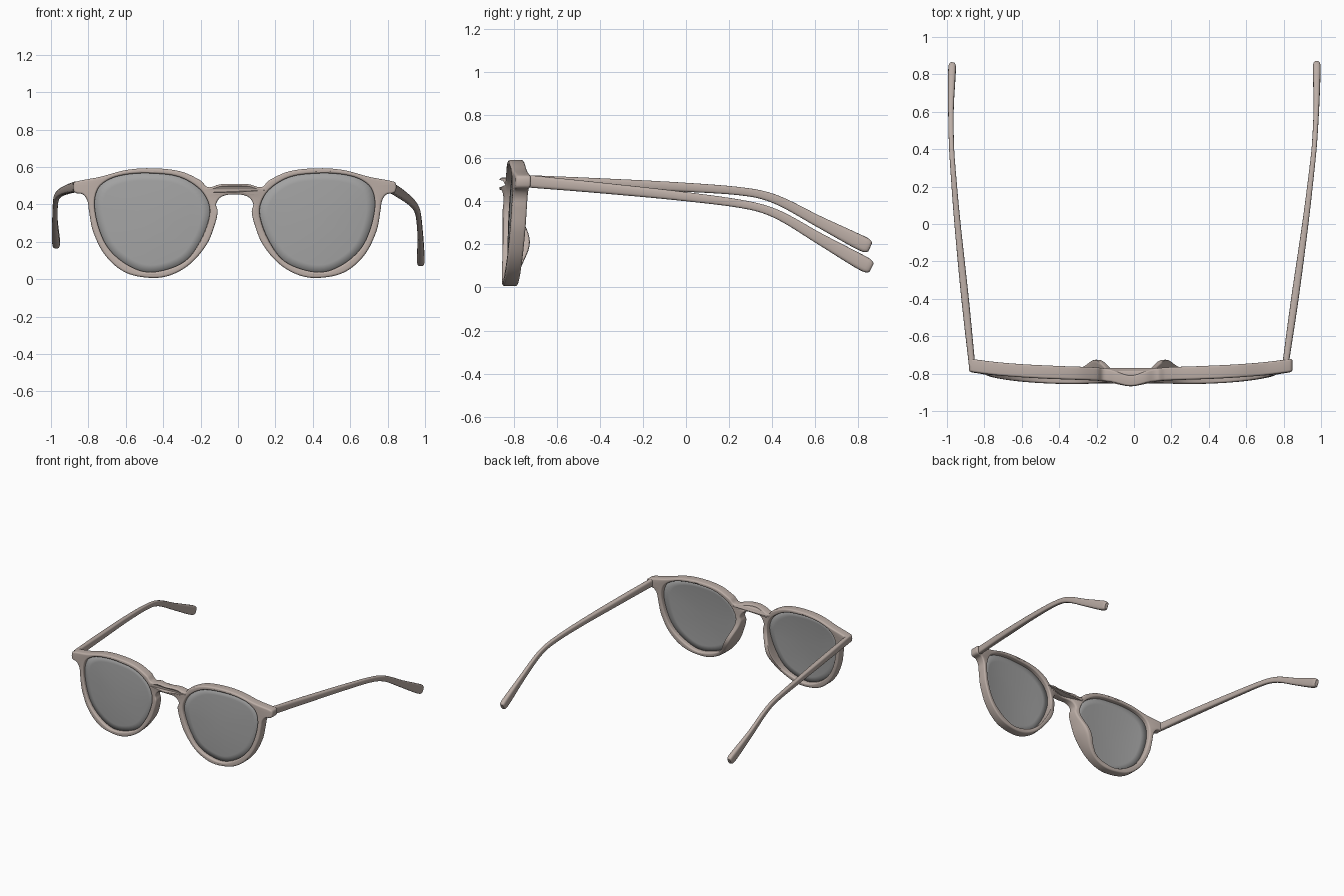
import bpy, bmesh, math
from mathutils import Vector

if "Cube" in bpy.data.objects:
    bpy.data.objects.remove(bpy.data.objects["Cube"])

CX = -0.0175  # centre line of the frame front


def smooth_path(points, n, closed=False):
    """Hermite curve through points of any dimension."""
    pts = [Vector(p) for p in points]
    count = len(pts)

    def tangent(i):
        a = pts[(i - 1) % count] if closed else pts[max(i - 1, 0)]
        b = pts[(i + 1) % count] if closed else pts[min(i + 1, count - 1)]
        return (b - a).normalized()

    out = []
    for i in range(count if closed else count - 1):
        j = (i + 1) % count
        a, b = pts[i], pts[j]
        length = (b - a).length
        ma, mb = tangent(i) * length, tangent(j) * length
        for k in range(n):
            t = k / n
            t2, t3 = t * t, t * t * t
            out.append(a * (2 * t3 - 3 * t2 + 1) + ma * (t3 - 2 * t2 + t)
                       + b * (3 * t2 - 2 * t3) + mb * (t3 - t2))
    if not closed:
        out.append(pts[-1])
    return out


def bridge_weight(u):
    return math.exp(-(u / 0.09) ** 2)


def mid_y(u, z):
    """Wrapped and tilted middle surface of the frame front."""
    u = abs(u)
    return -0.80 + 0.047 * (u / 0.86) ** 3 - 0.036 * bridge_weight(u) + 0.045 * (z - 0.55)


def finish(bm, name, mat):
    bmesh.ops.recalc_face_normals(bm, faces=bm.faces)
    mesh = bpy.data.meshes.new(name)
    bm.to_mesh(mesh)
    bm.free()
    mesh.materials.append(mat)
    ob = bpy.data.objects.new(name, mesh)
    bpy.context.collection.objects.link(ob)
    return ob


def material(name, color):
    mat = bpy.data.materials.new(name)
    mat.diffuse_color = color
    mat.use_nodes = True
    mat.node_tree.nodes["Principled BSDF"].inputs["Base Color"].default_value = mat.diffuse_color
    return mat


frame_mat = material("frame_plastic", (0.50, 0.42, 0.38, 1))
lens_mat = material("lens_grey", (0.36, 0.36, 0.36, 0.65))

# Outlines of one half, measured from the centre line
OUTER = [(0, .51), (.078, .507), (.143, .492), (.183, .528), (.293, .577), (.45, .593),
         (.583, .583), (.72, .547), (.848, .522), (.862, .51), (.862, .475), (.85, .461),
         (.812, .453), (.788, .42), (.78, .37), (.758, .257), (.693, .128), (.587, .037),
         (.453, .007), (.347, .02), (.24, .08), (.149, .187), (.106, .293), (.091, .363),
         (.099, .403), (.068, .442), (0, .453)]
LENS = [(.748, .375), (.733, .48), (.668, .535), (.56, .562), (.427, .565), (.293, .545),
        (.186, .48), (.138, .40), (.138, .32), (.186, .197), (.266, .096), (.40, .043),
        (.507, .046), (.63, .117), (.703, .213)]


def mirrored(points):
    return [(-x, z) for x, z in points]


# Frame front: filled outline with two lens openings and rounded edges
curve = bpy.data.curves.new("frame_outline", 'CURVE')
curve.dimensions = '2D'
curve.fill_mode = 'BOTH'
curve.extrude = 0.024
curve.bevel_depth = 0.011
curve.bevel_resolution = 3
curve.offset = -0.011
full_outer = OUTER + mirrored(OUTER[1:-1])[::-1]
for outline in (full_outer, LENS, mirrored(LENS)):
    path = smooth_path(outline, 6, True)
    spline = curve.splines.new('POLY')
    spline.points.add(len(path) - 1)
    for point, p in zip(spline.points, path):
        point.co = (p.x, p.y, 0, 1)
    spline.use_cyclic_u = True
curve_ob = bpy.data.objects.new("frame_outline", curve)
bpy.context.collection.objects.link(curve_ob)
evaluated = curve_ob.evaluated_get(bpy.context.evaluated_depsgraph_get())
flat = bpy.data.meshes.new_from_object(evaluated)
bm = bmesh.new()
bm.from_mesh(flat)
bpy.data.objects.remove(curve_ob)
bpy.data.meshes.remove(flat)
bmesh.ops.remove_doubles(bm, verts=bm.verts, dist=0.0001)

# Bend the front and pull the nose pads out of the back of the rims
for v in bm.verts:
    u, z, depth = v.co
    side = math.copysign(1, u)
    y = mid_y(u, z) + depth * (1 - 0.2 * bridge_weight(u))
    if depth > 0 and abs(u) < 0.35:
        pad = math.exp(-((z - 0.21) / 0.11) ** 2) * min(1, depth / 0.03)
        pad *= min(1, (0.35 - abs(u)) / 0.1)
        y += 0.056 * pad
        u += side * 0.02 * pad
    v.co = (u + CX, y, z)
finish(bm, "frame_front", frame_mat)

# Lenses: gently domed discs seated in the rims
lens_ring = smooth_path(LENS, 4, True)
centre = Vector((0.44, 0.30))
for side, name in ((-1, "lens_left"), (1, "lens_right")):
    bm = bmesh.new()

    def lens_vert(p, s):
        y = mid_y(p.x, p.y) - 0.004 - 0.010 * (1 - s * s)
        return bm.verts.new((CX + side * p.x, y, p.y))

    hub = lens_vert(centre, 0)
    rings = []
    for k in range(1, 7):
        s = k / 6
        rings.append([lens_vert(centre + (p - centre) * s * 1.025, s) for p in lens_ring])
    n = len(lens_ring)
    for i in range(n):
        j = (i + 1) % n
        bm.faces.new((hub, rings[0][i], rings[0][j]))
        for a, b in zip(rings, rings[1:]):
            bm.faces.new((a[i], b[i], b[j], a[j]))
    lens = finish(bm, name, lens_mat)
    solid = lens.modifiers.new("thickness", 'SOLIDIFY')
    solid.thickness = 0.01
    solid.offset = 0

# Temples: stations of x, y, z, width, height
TEMPLE = [(.81, -.75, .495, .034, .058), (.86, -.40, .463, .040, .050),
          (.918, .017, .420, .033, .042), (.952, .30, .380, .028, .038),
          (.965, .43, .337, .027, .042), (.975, .62, .227, .030, .052),
          (.977, .79, .130, .040, .068), (.977, .838, .104, .041, .068),
          (.977, .854, .096, .036, .058), (.977, .862, .092, .024, .044)]


def temple(name, stations):
    bm = bmesh.new()
    path = smooth_path(stations, 6)
    rings = []
    for i, p in enumerate(path):
        a, b = path[max(i - 1, 0)], path[min(i + 1, len(path) - 1)]
        along = Vector((b[0] - a[0], b[1] - a[1], b[2] - a[2])).normalized()
        across = along.cross(Vector((0, 0, 1))).normalized()
        up = across.cross(along)
        ring = []
        for k in range(20):
            ang = math.tau * k / 20
            c, s = math.cos(ang), math.sin(ang)
            c = math.copysign(abs(c) ** 0.6, c) * p[3] / 2
            s = math.copysign(abs(s) ** 0.6, s) * p[4] / 2
            ring.append(bm.verts.new(Vector(p[:3]) + across * c + up * s))
        rings.append(ring)
    for a, b in zip(rings, rings[1:]):
        for k in range(20):
            m = (k + 1) % 20
            bm.faces.new((a[k], a[m], b[m], b[k]))
    bm.faces.new(rings[0])
    bm.faces.new(rings[-1])
    finish(bm, name, frame_mat)


temple("temple_right", TEMPLE)
# The left temple is folded slightly higher and further inwards
temple("temple_left", [(2 * CX - x - .02 + .038 * (y + .73), y - .006, z + .06 * (y + .73), w, h)
                       for x, y, z, w, h in TEMPLE])

# Smooth shading with crisp edges
for ob in bpy.context.collection.objects:
    ob.select_set(True)
    bpy.context.view_layer.objects.active = ob
bpy.ops.object.shade_smooth_by_angle(angle=math.radians(40))
